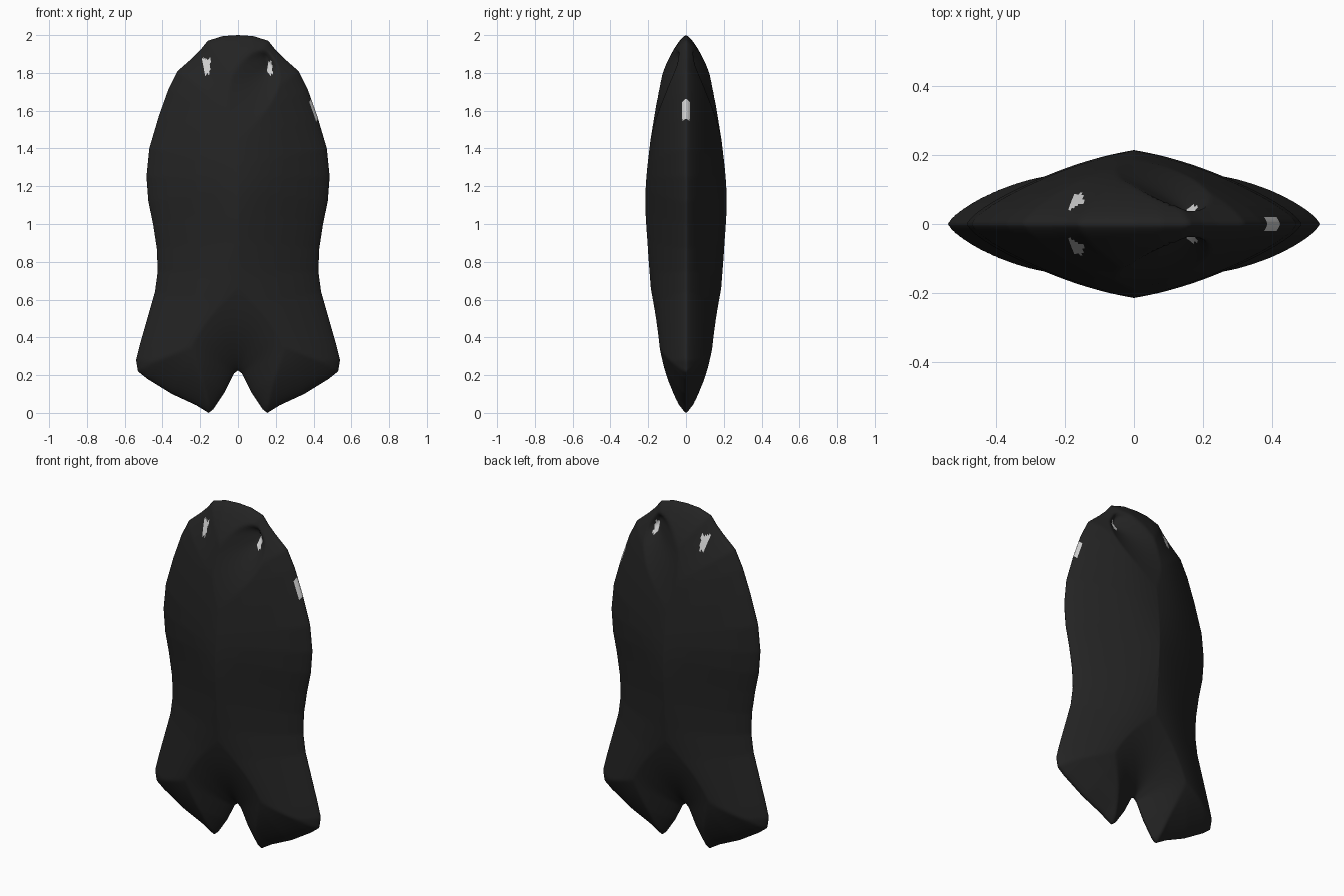
import bpy, bmesh, math
from mathutils import Vector

cube = bpy.data.objects.get("Cube")
if cube:
    bpy.data.objects.remove(cube, do_unlink=True)


def make_material(name, value):
    mat = bpy.data.materials.new(name)
    mat.use_nodes = True
    color = (value, value, value, 1)
    mat.diffuse_color = color
    mat.node_tree.nodes["Principled BSDF"].inputs["Base Color"].default_value = color
    return mat


# Left half of the outline, from the crown down to the notch (x, z)
HALF = [(0, 2), (.08, 1.995), (.16, 1.97), (.2, 1.92), (.24, 1.88), (.32, 1.81),
        (.37, 1.71), (.42, 1.57), (.47, 1.4), (.485, 1.25), (.475, 1.12),
        (.45, 1), (.43, .87), (.425, .75), (.44, .64), (.48, .5), (.52, .36),
        (.54, .28), (.53, .22), (.48, .18), (.35, .1), (.22, .04), (.155, 0),
        (.13, .02), (.07, .11), (.02, .21), (0, .225)]
outline = [Vector(p) for p in HALF]
outline += [Vector((-p.x, p.y)) for p in outline[-2:0:-1]]
edges = list(zip(outline, outline[1:] + outline[:1]))
HUB = Vector((0, .9))
RINGS = 60
STEP = .0125


def segment_distance(p, a, b):
    ab = b - a
    t = max(0, min(1, (p - a).dot(ab) / ab.length_squared))
    return (p - a - ab * t).length


def half_depth(p):
    # Inflate by distance to the outline, pinched at the eye pit
    d = min(segment_distance(p, a, b) for a, b in edges)
    pit = segment_distance(p, Vector((.15, 1.88)), Vector((.165, 1.84)))
    d = min(d, pit + .008)
    if d < 1e-5:
        return 0
    puff = .225 * (d / .45) ** .7
    cap = .25 - .14 * math.sqrt((p.y - 1.06) ** 2 + .003)
    return (puff ** -8 + cap ** -8) ** -.125


# Evenly spaced rim points
rim = []
for a, b in edges:
    n = max(1, round((b - a).length / STEP))
    rim += [a.lerp(b, i / n) for i in range(n)]

# Concentric rings, closer together toward the rim
bm = bmesh.new()
count = len(rim)
seam = [bm.verts.new((p.x, 0, p.y)) for p in rim]
fronts, backs = [seam], [seam]
for r in range(1, RINGS):
    s = 1 - (r / RINGS) ** 1.25
    flat = [HUB.lerp(p, s) for p in rim]
    depth = [half_depth(p) for p in flat]
    for sign, rings in ((-1, fronts), (1, backs)):
        rings.append([bm.verts.new((p.x, sign * y, p.y)) for p, y in zip(flat, depth)])
for sign, rings in ((-1, fronts), (1, backs)):
    hub = bm.verts.new((HUB.x, sign * half_depth(HUB), HUB.y))
    for outer, inner in zip(rings, rings[1:]):
        for i in range(count):
            j = (i + 1) % count
            bm.faces.new((outer[i], outer[j], inner[j], inner[i]))
    for i in range(count):
        bm.faces.new((rings[-1][i], rings[-1][(i + 1) % count], hub))
bmesh.ops.recalc_face_normals(bm, faces=bm.faces)


def is_light(c):
    # Two tapered eye marks on both sides, and one patch on the left rim
    if 1.79 < c.z < 1.875:
        t = (c.z - 1.79) / .085
        if abs(c.x + .165) < .012 + .011 * t:
            return True
        if c.z < 1.86 and abs(c.x - .17) < .015 - .006 * t:
            return True
    return c.x > .38 and 1.55 < c.z < 1.66 and abs(c.y) < .02


for face in bm.faces:
    face.smooth = True
    face.material_index = int(is_light(face.calc_center_median()))

mesh = bpy.data.meshes.new("body")
bm.to_mesh(mesh)
bm.free()
mesh.materials.append(make_material("charcoal black", .017))
mesh.materials.append(make_material("pale grey", .62))
body = bpy.data.objects.new("body", mesh)
bpy.context.collection.objects.link(body)

# Centre the height range on the ground
body.location.z = -min(v.co.z for v in mesh.vertices)
